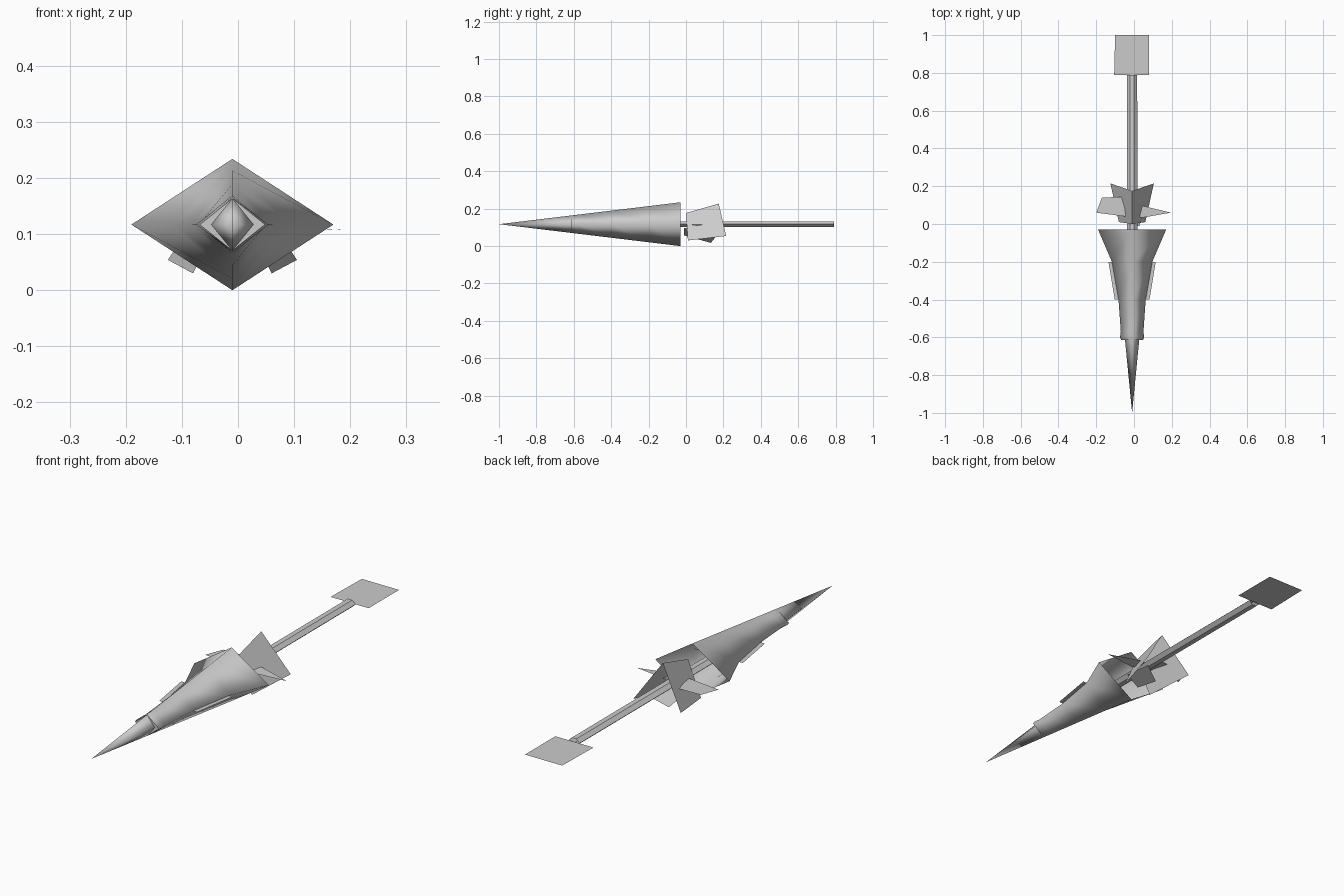
import bpy, math

if "Cube" in bpy.data.objects:
    bpy.data.objects.remove(bpy.data.objects["Cube"], do_unlink=True)

grey = bpy.data.materials.new("plain_grey")
grey.use_nodes = True
grey.diffuse_color = (0.6, 0.6, 0.6, 1)
grey.node_tree.nodes["Principled BSDF"].inputs["Base Color"].default_value = (0.6, 0.6, 0.6, 1)

CX, CZ = -0.01, 0.12     # centre line of the craft


def make(name, verts, faces, smooth=False):
    me = bpy.data.meshes.new(name)
    me.from_pydata(verts, [], faces)
    me.materials.append(grey)
    me.polygons.foreach_set("use_smooth", [smooth] * len(me.polygons))
    me.update()
    ob = bpy.data.objects.new(name, me)
    bpy.context.collection.objects.link(ob)
    return ob


def loft(name, section, rings, smooth):
    """Skin a unit cross-section along y; rings are (y, half width, half height)."""
    n = len(section)
    verts = [(CX + a * w, y, CZ + b * h) for y, w, h in rings for a, b in section]
    faces = []
    for r in range(len(rings) - 1):
        for i in range(n):
            j = (i + 1) % n
            faces.append((r * n + i, r * n + j, (r + 1) * n + j, (r + 1) * n + i))
    return make(name, verts, [f[::-1] for f in faces], smooth)


def mirrored(pts):
    return [(2 * CX - x, y, z) for x, y, z in reversed(pts)]


diamond = [(1, 0), (0, 1), (-1, 0), (0, -1)]


def height(y):
    return (y + 1) * 0.1206


# Flared hull, open at the rear
widths = [(-0.615, 0.058), (-0.6, 0.064), (-0.57, 0.06), (-0.4, 0.072),
          (-0.2, 0.107), (-0.03, 0.18)]
loft("hull", diamond, [(y, w, height(y)) for y, w in widths], True)

# Step between the nose and the hull
make("hull_front", [(CX + a * 0.058, -0.615, CZ + b * height(-0.615)) for a, b in diamond],
     [(0, 3, 2, 1)][::-1])

# Pointed nose
base = [(CX + a * 0.038, -0.61, CZ + b * height(-0.61)) for a, b in diamond]
make("nose", base + [(CX, -1.0, CZ)], [((i + 1) % 4, i, 4) for i in range(4)], True)

# Six-sided tail boom running into the hull
hexagon = [(1, 0), (0.4, 1), (-0.4, 1), (-1, 0), (-0.4, -1), (0.4, -1)]
loft("tail_boom", hexagon, [(-0.55, 0.029, 0.015), (0.79, 0.027, 0.015)], False)

# Flat tail plate
make("tail_plate", [(-0.105, 0.79, CZ), (0.08, 0.79, CZ), (0.08, 1.0, CZ), (-0.1, 1.0, CZ)],
     [(0, 1, 2, 3)])

# Strakes beside the hull and the tent-shaped pair of vanes
strake = [(0.04, -0.4, CZ), (0.082, -0.4, CZ), (0.115, -0.2, CZ), (0.06, -0.2, CZ)]
vane = [(CX, 0.0, 0.18), (0.06, 0.01, 0.033), (0.105, 0.215, 0.057), (CX, 0.175, 0.23)]
for part, pts in (("strake", strake), ("vane", vane)):
    make("left_" + part, pts, [(0, 1, 2, 3)])
    make("right_" + part, mirrored(pts), [(0, 1, 2, 3)])

# Uneven side fins and the lower fin
make("left_fin", [(0.195, 0.06, 0.11), (0.03, 0.1, 0.12), (-0.02, 0.07, 0.12), (0.04, 0.033, 0.117)],
     [(0, 1, 2, 3)])
make("right_fin", [(-0.2, 0.06, CZ), (-0.045, 0.04, CZ), (-0.02, 0.145, CZ), (-0.17, 0.14, CZ)],
     [(0, 1, 2, 3)])
make("lower_fin", [(-0.01, 0.133, 0.02), (0.06, 0.165, 0.06), (0.03, -0.01, 0.1), (-0.03, -0.01, 0.06)],
     [(0, 1, 2, 3)])

# Stand the hull's lowest corner on the ground
low = min(v.co.z for v in bpy.data.objects["hull"].data.vertices)
for ob in bpy.data.objects:
    if ob.type == 'MESH' and ob.data.materials and ob.data.materials[0] == grey:
        ob.location.z = -low
